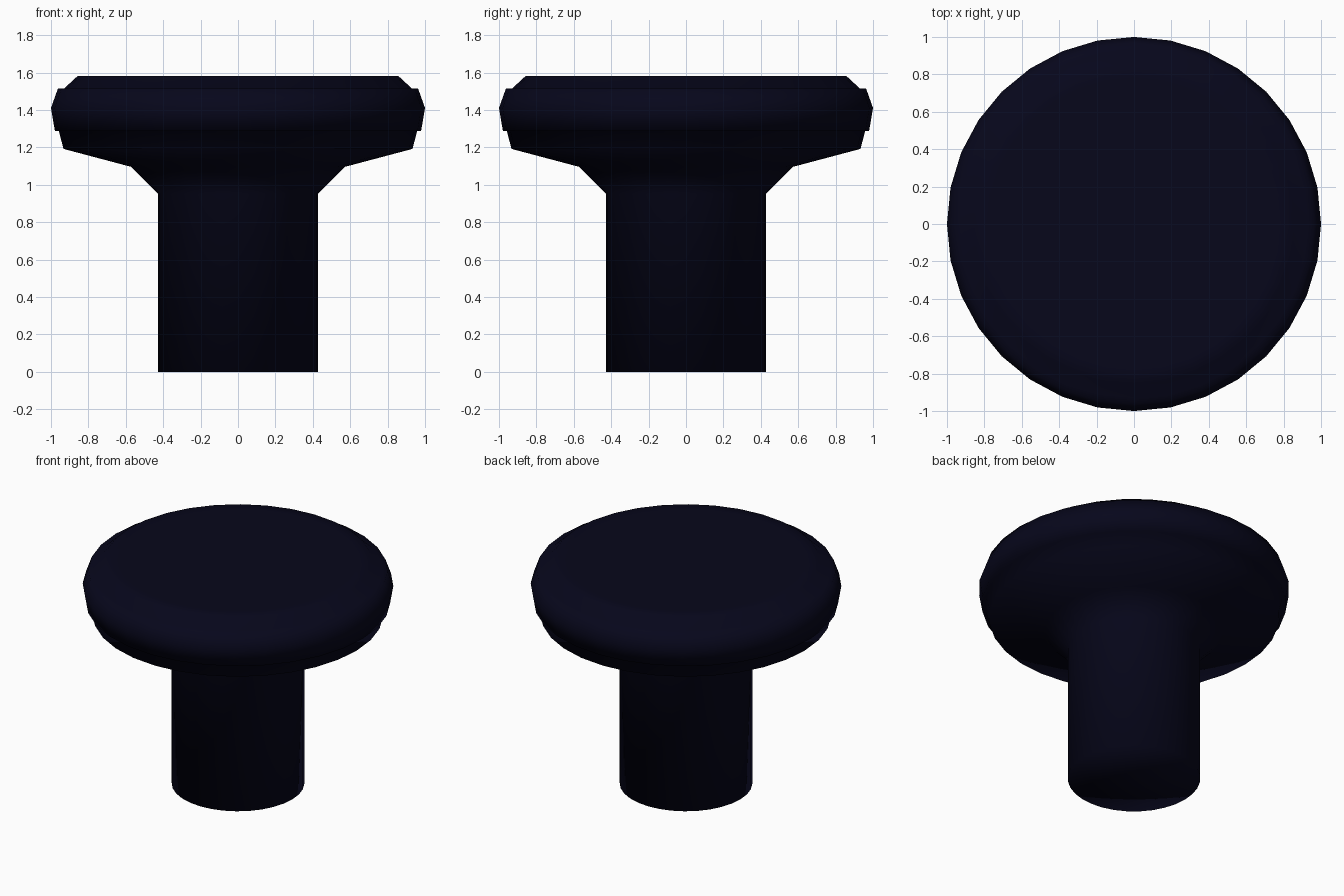
import bpy, bmesh, math

if "Cube" in bpy.data.objects:
    bpy.data.objects.remove(bpy.data.objects["Cube"])

SIDES = 32

navy = bpy.data.materials.new("dark navy")
navy.diffuse_color = (0.002, 0.002, 0.011, 1)
navy.use_nodes = True
navy.node_tree.nodes["Principled BSDF"].inputs["Base Color"].default_value = navy.diffuse_color

# Knob profile (radius, height) from the foot of the stem to the top of the head
profile = [
    (0.427, 0.0), (0.427, 0.952),       # stem
    (0.571, 1.096), (0.933, 1.192),     # flare under the head
    (0.958, 1.288), (0.979, 1.288),     # lower step of the rim band
    (1.0, 1.411),                       # widest point
    (0.963, 1.514), (0.931, 1.514),     # upper step of the rim band
    (0.856, 1.583), (0.78, 1.583),      # bevel and flat top
]


def lathe(name, points, material):
    bm = bmesh.new()
    rings = []
    for r, z in points:
        rings.append([bm.verts.new((r * math.cos(2 * math.pi * i / SIDES),
                                    r * math.sin(2 * math.pi * i / SIDES), z))
                      for i in range(SIDES)])
    for low, high in zip(rings, rings[1:]):
        for i in range(SIDES):
            j = (i + 1) % SIDES
            bm.faces.new((low[i], low[j], high[j], high[i]))
    # Flat foot, fanned from its centre, and flat top
    foot = bm.verts.new((0, 0, points[0][1]))
    for i in range(SIDES):
        bm.faces.new((foot, rings[0][(i + 1) % SIDES], rings[0][i]))
    bm.faces.new(rings[-1])
    for f in bm.faces:
        f.smooth = True
    mesh = bpy.data.meshes.new(name)
    bm.to_mesh(mesh)
    bm.free()
    mesh.materials.append(material)
    obj = bpy.data.objects.new(name, mesh)
    bpy.context.collection.objects.link(obj)
    return obj


lathe("round_knob", profile, navy)
